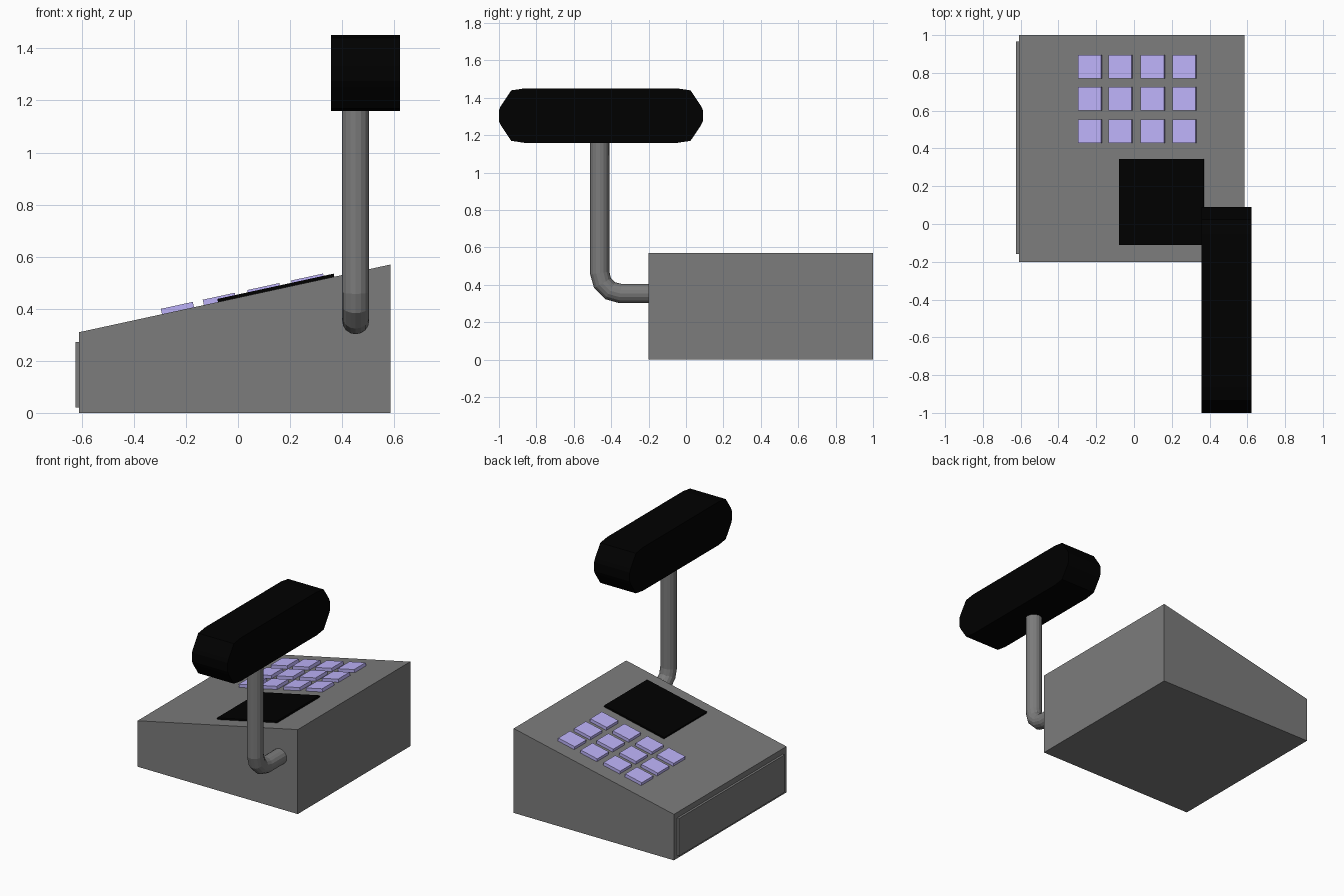
import bpy, bmesh, math
from mathutils import Vector

if "Cube" in bpy.data.objects:
    bpy.data.objects.remove(bpy.data.objects["Cube"])

# Slope of the console top
X0, X1, Z0, Z1 = -0.61, 0.586, 0.31, 0.57
SLOPE = (Z1 - Z0) / (X1 - X0)
ANGLE = math.atan(SLOPE)
NORMAL = Vector((-math.sin(ANGLE), 0, math.cos(ANGLE)))


def material(name, rgb):
    m = bpy.data.materials.new(name)
    m.diffuse_color = (*rgb, 1)
    m.use_nodes = True
    m.node_tree.nodes["Principled BSDF"].inputs["Base Color"].default_value = m.diffuse_color
    return m


def add_object(name, bm, mat=None):
    bmesh.ops.recalc_face_normals(bm, faces=bm.faces)
    mesh = bpy.data.meshes.new(name)
    bm.to_mesh(mesh)
    bm.free()
    obj = bpy.data.objects.new(name, mesh)
    bpy.context.collection.objects.link(obj)
    if mat:
        mesh.materials.append(mat)
    return obj


def prism(name, points, offset, mat=None):
    """Extrude a closed 3D outline along an offset."""
    bm = bmesh.new()
    face = bm.faces.new([bm.verts.new(p) for p in points])
    new = bmesh.ops.extrude_face_region(bm, geom=[face], use_keep_orig=True)["geom"]
    verts = [g for g in new if isinstance(g, bmesh.types.BMVert)]
    bmesh.ops.translate(bm, vec=offset, verts=verts)
    return add_object(name, bm, mat)


def slab_on_slope(name, xa, xb, ya, yb, height, mat):
    """Thin tile lying on the sloped top, spanning xa..xb and ya..yb."""
    sink = 0.005
    def at(x, y):
        return Vector((x, y, Z0 + (x - X0) * SLOPE)) - NORMAL * sink
    return prism(name, [at(xa, ya), at(xb, ya), at(xb, yb), at(xa, yb)],
                 NORMAL * (height + sink), mat)


black = material("black", (0.0, 0.0, 0.0))
lilac = material("lilac", (0.51, 0.45, 0.95))
grey = material("dark_grey", (0.2, 0.2, 0.2))

# Wedge-shaped console
prism("console_body",
      [(X0, -0.2, 0), (X1, -0.2, 0), (X1, -0.2, Z1), (X0, -0.2, Z0)],
      (0, 1.2, 0), grey)

# Drawer front on the low side
prism("drawer_front",
      [(-0.60, -0.16, 0.02), (-0.60, 0.965, 0.02),
       (-0.60, 0.965, 0.273), (-0.60, -0.16, 0.273)], (-0.025, 0, 0), grey)

# Flat screen and keypad
slab_on_slope("screen", -0.077, 0.37, -0.11, 0.345, 0.012, black)
for row, y in enumerate((0.492, 0.663, 0.833)):
    for col, x in enumerate((-0.232, -0.071, 0.1, 0.268)):
        slab_on_slope(f"key_{row}_{col}", x - 0.06, x + 0.063,
                      y - 0.062, y + 0.062, 0.021, lilac)

# Bent pole: out of the front wall, round an elbow and up
BEND, PY, PZ = 0.11, -0.461, 0.354
path = [(-0.18, PZ)]
for i in range(4):
    a = math.radians(30 * i)
    path.append((PY + BEND - BEND * math.sin(a), PZ + BEND - BEND * math.cos(a)))
path.append((PY, 1.2))
curve = bpy.data.curves.new("pole", "CURVE")
curve.dimensions = "3D"
curve.bevel_depth = 0.052
curve.bevel_resolution = 6
curve.use_fill_caps = True
curve.materials.append(grey)
spline = curve.splines.new("POLY")
spline.points.add(len(path) - 1)
for point, (y, z) in zip(spline.points, path):
    point.co = (0.452, y, z, 1)
spline.use_smooth = False
pole = bpy.data.objects.new("pole", curve)
bpy.context.collection.objects.link(pole)
bpy.context.view_layer.objects.active = pole
pole.select_set(True)
bpy.ops.object.convert(target="MESH")

# Customer display: long rounded block, profile mirrored from one quarter
CY, CZ = -0.455, 1.305
quarter = [(0.545, 0.03), (0.535, 0.052), (0.479, 0.135), (0.405, 0.146)]
half = quarter + [(-y, z) for y, z in reversed(quarter)]
outline = half + [(y, -z) for y, z in reversed(half)]
prism("customer_display", [(0.357, CY + y, CZ + z) for y, z in outline],
      (0.266, 0, 0), black)
